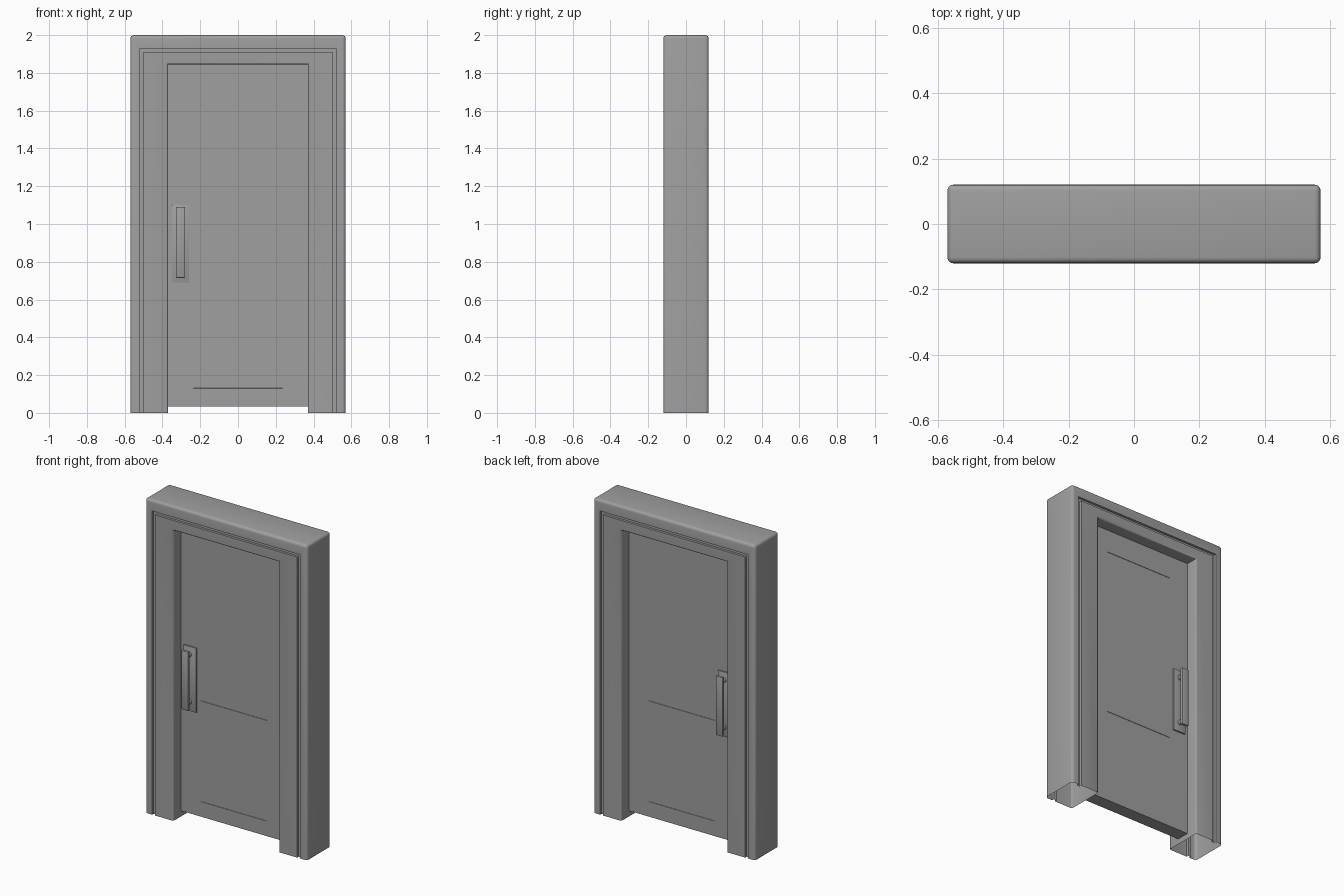
import bpy, bmesh, math
from mathutils import Vector

cube = bpy.data.objects.get("Cube")
if cube:
    bpy.data.objects.remove(cube)

grey = bpy.data.materials.new("mid grey")
grey.use_nodes = True
GREY = (0.35, 0.35, 0.35, 1)
grey.diffuse_color = GREY
grey.node_tree.nodes["Principled BSDF"].inputs["Base Color"].default_value = GREY


def finish(name, bm):
    bmesh.ops.recalc_face_normals(bm, faces=bm.faces)
    mesh = bpy.data.meshes.new(name)
    bm.to_mesh(mesh)
    bm.free()
    obj = bpy.data.objects.new(name, mesh)
    bpy.context.collection.objects.link(obj)
    mesh.materials.append(grey)
    bpy.ops.object.select_all(action='DESELECT')
    obj.select_set(True)
    bpy.context.view_layer.objects.active = obj
    bpy.ops.object.shade_smooth_by_angle(angle=math.radians(35))
    return obj


def box_mesh(x0, x1, y0, y1, z0, z1, bevel=0):
    bm = bmesh.new()
    bmesh.ops.create_cube(bm, size=1)
    for v in bm.verts:
        v.co = Vector(((x0 + x1) / 2 + v.co.x * (x1 - x0),
                       (y0 + y1) / 2 + v.co.y * (y1 - y0),
                       (z0 + z1) / 2 + v.co.z * (z1 - z0)))
    if bevel:
        bmesh.ops.bevel(bm, geom=bm.edges[:], offset=bevel, segments=2,
                        profile=0.5, affect='EDGES')
    return bm


# Door frame: a grooved section swept up, across and down, open underneath
HALF, TOP, DEPTH = 0.57, 2.0, 0.12
INNER, INNER_TOP = 0.37, 1.845
groove = DEPTH - 0.015
face = [(HALF, TOP, DEPTH), (0.52, 1.93, DEPTH), (0.52, 1.93, groove),
        (0.50, 1.91, groove), (0.50, 1.91, DEPTH), (INNER, INNER_TOP, DEPTH)]
section = face + [(x, z, -y) for x, z, y in reversed(face)]
bm = bmesh.new()
rings = [[bm.verts.new(p) for p in ((-x, y, 0), (-x, y, z), (x, y, z), (x, y, 0))]
         for x, z, y in section]
for i, ring in enumerate(rings):
    following = rings[(i + 1) % len(rings)]
    for k in range(3):
        bm.faces.new((ring[k], ring[k + 1], following[k + 1], following[k]))
bmesh.ops.recalc_face_normals(bm, faces=bm.faces)


def rim_edges(half, with_seams):
    picked = []
    for e in bm.edges:
        a, b = (v.co for v in e.verts)
        on_rim = all(abs(abs(p.x) - half) < 1e-4 for p in (a, b))
        along = abs(a.y - b.y) < 1e-4
        seam = with_seams and a.z > 1 and b.z > 1
        if on_rim and (along or seam):
            picked.append(e)
    return picked


bmesh.ops.bevel(bm, geom=rim_edges(HALF, True), offset=0.018, segments=4,
                profile=0.5, affect='EDGES')
bmesh.ops.bevel(bm, geom=rim_edges(INNER, False), offset=0.01, segments=3,
                profile=0.5, affect='EDGES')
finish("door_frame", bm)

# Door leaf with two shallow panels on each face
LEAF = 0.042
PANEL = 0.235
panels = [(0.13, 0.63), (0.77, 1.70)]
bm = box_mesh(-INNER, INNER, -LEAF, LEAF, 0.035, INNER_TOP)
cuts = [((s * PANEL, 0, 0), (1, 0, 0)) for s in (-1, 1)]
cuts += [((0, 0, z), (0, 0, 1)) for pair in panels for z in pair]
for point, normal in cuts:
    bmesh.ops.bisect_plane(bm, geom=bm.verts[:] + bm.edges[:] + bm.faces[:],
                           plane_co=point, plane_no=normal)
bm.normal_update()
chosen = []
for f in bm.faces:
    c = f.calc_center_median()
    if abs(f.normal.y) > 0.9 and abs(c.x) < PANEL and any(a < c.z < b for a, b in panels):
        chosen.append(f)
bmesh.ops.inset_individual(bm, faces=chosen, thickness=0.001, depth=-0.002)
finish("door_leaf", bm)

# Pull handle on each face: backing plate, two round posts and a flat bar
HANDLE_X = -0.304
for side, label in ((-1, "front"), (1, "back")):
    def span(a, b):
        return sorted((side * a, side * b))

    finish(label + "_handle_plate",
           box_mesh(HANDLE_X - 0.045, HANDLE_X + 0.045, *span(LEAF - 0.002, 0.051),
                    0.69, 1.10, 0.002))
    finish(label + "_handle_bar",
           box_mesh(HANDLE_X - 0.024, HANDLE_X + 0.024, *span(0.086, 0.103),
                    0.715, 1.09, 0.003))
    for z, place in ((0.75, "lower"), (1.05, "upper")):
        bm = bmesh.new()
        bmesh.ops.create_cone(bm, cap_ends=True, segments=20, radius1=0.014,
                              radius2=0.014, depth=0.044)
        for v in bm.verts:
            v.co = Vector((HANDLE_X + v.co.x, side * 0.068 + v.co.z, z + v.co.y))
        finish(label + "_" + place + "_handle_post", bm)
